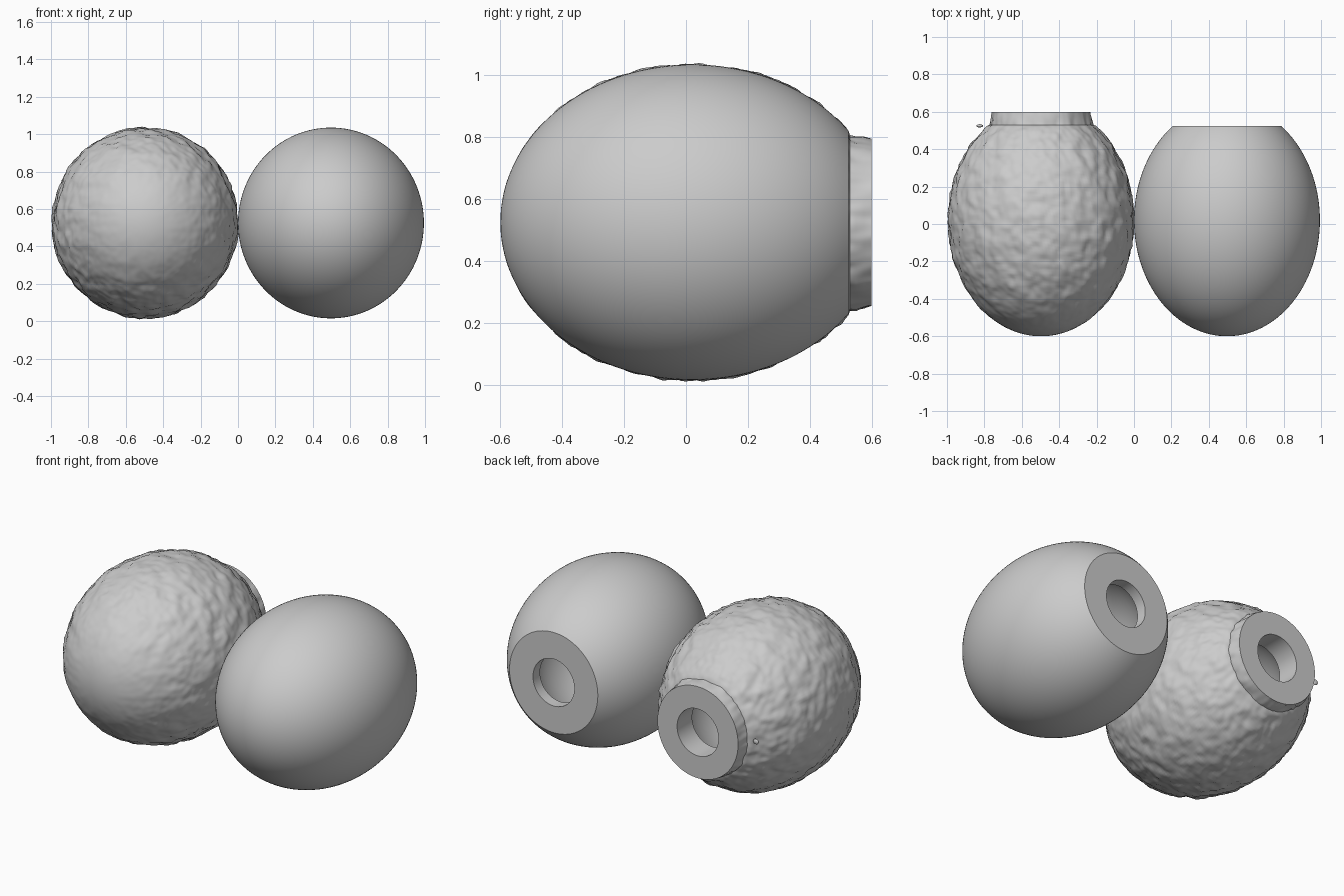
import bpy, bmesh, math
from mathutils import Vector, noise

if "Cube" in bpy.data.objects:
    bpy.data.objects.remove(bpy.data.objects["Cube"])

grey = bpy.data.materials.new("plain grey")
grey.diffuse_color = (0.6, 0.6, 0.6, 1)
grey.use_nodes = True
grey.node_tree.nodes["Principled BSDF"].inputs["Base Color"].default_value = grey.diffuse_color

CZ, RX, RZ = 0.525, 0.497, 0.51    # axis height and body radii
YC, YR, CUT = 0.02, 0.62, 0.525    # body centre, half length, flat end
HOLE = 0.135


def body_profile(steps):
    """(y, radius factor) pairs from front pole to the flat end."""
    end = math.acos(-(CUT - YC) / YR)
    return [(YC - YR * math.cos(end * i / steps), math.sin(end * i / steps))
            for i in range(1, steps + 1)]


def cavity_profile(mouth):
    """Hollow inside, from the mouth to near the inner front pole."""
    pts = [(mouth, HOLE / RX), (0.46, HOLE / RX)]
    start = math.asin(HOLE / 0.36)
    for i in range(1, 20):
        a = start + (math.pi - start) * i / 20
        pts.append((0.03 + 0.46 * math.cos(a), 0.36 / RX * math.sin(a)))
    return pts


def lathe(name, cx, profile, seg, bump=None):
    """Spin a profile round a lengthwise axis, optionally roughening it."""
    bm = bmesh.new()
    rings = []
    for y, r in profile:
        ring = []
        for k in range(seg):
            a = 2 * math.pi * k / seg
            p = Vector((RX * r * math.cos(a), y, RZ * r * math.sin(a)))
            if bump:
                p = bump(p)
            ring.append(bm.verts.new((p.x + cx, p.y, p.z + CZ)))
        rings.append(ring)
    for a, b in zip(rings, rings[1:]):
        for k in range(seg):
            j = (k + 1) % seg
            bm.faces.new((a[k], a[j], b[j], b[k]))
    # close the outer front pole and the inner cavity pole
    for ring, y in ((rings[0], YC - YR), (rings[-1], -0.43)):
        tip = bm.verts.new((cx, y, CZ))
        for k in range(seg):
            bm.faces.new((ring[k], ring[(k + 1) % seg], tip))
    bmesh.ops.recalc_face_normals(bm, faces=bm.faces[:])
    me = bpy.data.meshes.new(name)
    bm.to_mesh(me)
    bm.free()
    ob = bpy.data.objects.new(name, me)
    bpy.context.collection.objects.link(ob)
    finish(ob)
    return ob


def finish(ob):
    ob.data.materials.append(grey)
    bpy.ops.object.select_all(action='DESELECT')
    ob.select_set(True)
    bpy.context.view_layer.objects.active = ob
    bpy.ops.object.shade_smooth_by_angle(angle=math.radians(42))


def bump(p):
    """Small hammered dents on the outer skin, fading at the front."""
    rad = math.hypot(p.x, p.z)
    if rad < 0.2 and p.y > -0.5 or p.y > 0.59:
        return p
    limit = math.sqrt(max(0, 1 - ((p.y - YC) / YR) ** 2)) * RX
    if rad < limit - 0.08:          # cavity wall stays smooth
        return p
    fade = min(1, max(0, (p.y + 0.6) / 0.3))
    n = noise.noise(p * 14) * 0.010 + noise.noise(p * 30) * 0.006
    out = Vector((p.x, (p.y - YC) * 0.6, p.z)).normalized()
    if p.y > 0.5:
        out = Vector((p.x, 0, p.z)).normalized()
    return p + out * n * fade


# smooth vessel with a flat, pierced end
lathe("smooth_vessel", 0.497, body_profile(60) + cavity_profile(CUT), 128)

# rough vessel with a short neck
neck = [(0.53, 0.555), (0.55, 0.55), (0.575, 0.54), (0.6, 0.53)]
lathe("rough_vessel", -0.497, body_profile(110) + neck + cavity_profile(0.6), 220, bump)

# loose chip beside the neck
bpy.ops.mesh.primitive_uv_sphere_add(segments=10, ring_count=6, radius=1,
                                     location=(-0.825, 0.525, 0.53))
chip = bpy.context.object
chip.name = "loose_chip"
chip.scale = (0.018, 0.009, 0.016)
finish(chip)
